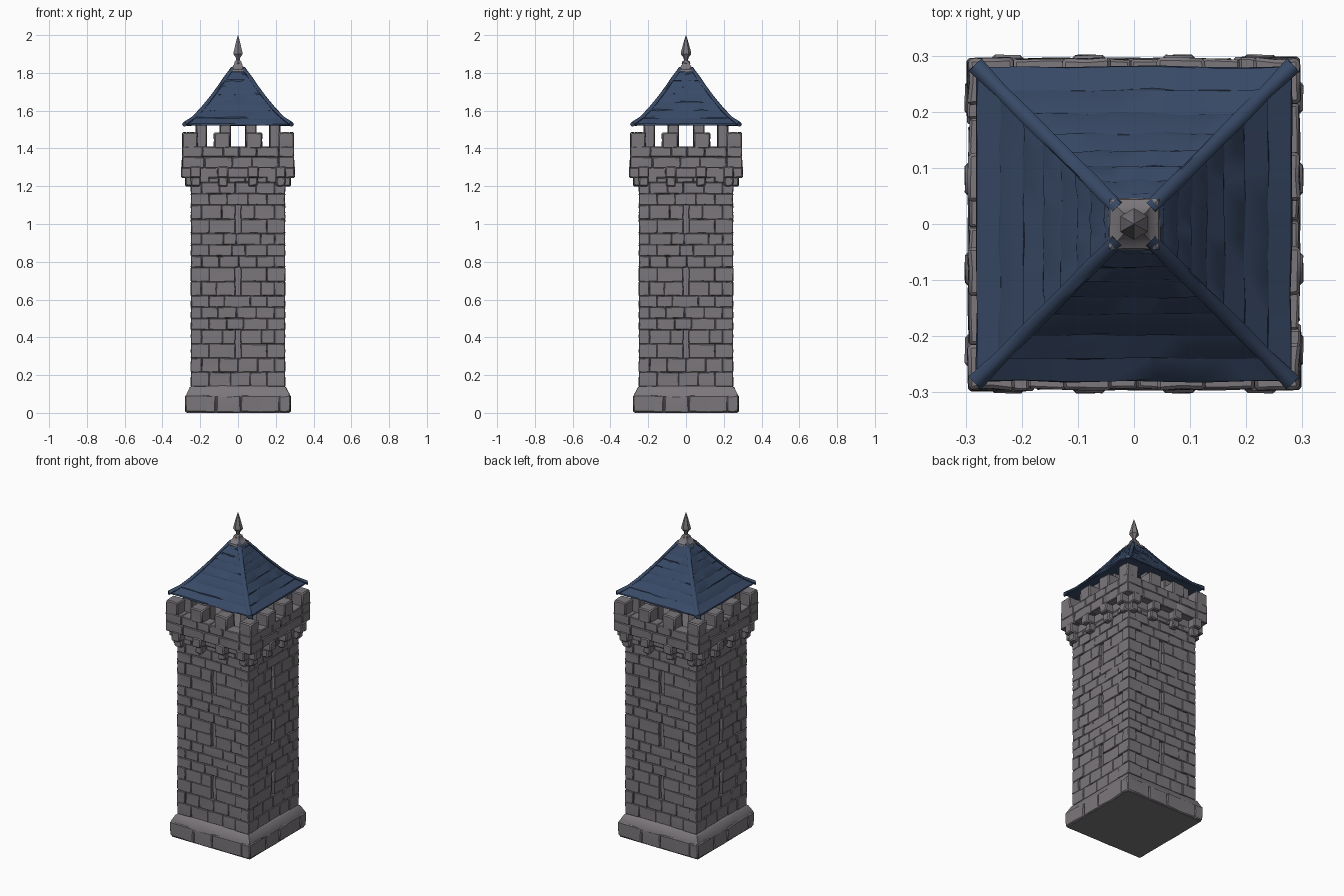
import bpy, bmesh, math, random
from mathutils import Matrix, Vector

random.seed(4)
cube = bpy.data.objects.get("Cube")
if cube:
    bpy.data.objects.remove(cube)


def material(name, rgb):
    m = bpy.data.materials.new(name)
    m.use_nodes = True
    m.diffuse_color = (*rgb, 1)
    m.node_tree.nodes["Principled BSDF"].inputs["Base Color"].default_value = (*rgb, 1)
    return m


STONE = material("grey_stone", (0.2, 0.185, 0.2))
SLATE = material("blue_slate", (0.04, 0.068, 0.135))


def wobble(verts, amount):
    for v in verts:
        v.co += Vector([random.uniform(-amount, amount) for _ in range(3)])


def block(bm, x, y, z, rough=0.003):
    """Rough hewn block; x, y and z are (low, high) pairs."""
    lo, hi = Vector((x[0], y[0], z[0])), Vector((x[1], y[1], z[1]))
    mat = Matrix.Translation((lo + hi) / 2) @ Matrix.Diagonal((*(hi - lo), 1))
    part = bmesh.new()
    bmesh.ops.create_cube(part, size=1, matrix=mat)
    bmesh.ops.subdivide_edges(part, edges=part.edges[:], cuts=1, use_grid_fill=True)
    wobble(part.verts, rough)
    me = bpy.data.meshes.new("block")
    part.to_mesh(me)
    part.free()
    bm.from_mesh(me)
    bpy.data.meshes.remove(me)


def loft(bm, profile, sides=4, cuts=1, rough=0.0):
    """Stack of polygon rings; profile holds (half width, height) pairs."""
    k = 1 / math.cos(math.pi / sides) if sides == 4 else 1
    rings = []
    for r, z in profile:
        c = [Vector((math.cos(a) * r * k, math.sin(a) * r * k, z)) for a in
             [math.pi / sides + math.tau * i / sides for i in range(sides)]]
        ring = [bm.verts.new(c[i].lerp(c[(i + 1) % sides], j / cuts))
                for i in range(sides) for j in range(cuts)]
        wobble(ring, rough)
        rings.append(ring)
    skin(bm, rings)


def skin(bm, rings):
    n = len(rings[0])
    for a, b in zip(rings, rings[1:]):
        for i in range(n):
            j = (i + 1) % n
            bm.faces.new((a[i], a[j], b[j], b[i]))
    bm.faces.new(rings[0][::-1])
    bm.faces.new(rings[-1])


def row(bm, x0, x1, y, z, width, rough=0.003):
    """Course of blocks of uneven length between x0 and x1."""
    n = max(1, round((x1 - x0) / width))
    cuts = [x0 + (x1 - x0) * (i + random.uniform(-.25, .25) * (0 < i < n)) / n
            for i in range(n + 1)]
    for a, b in zip(cuts, cuts[1:]):
        block(bm, (a, b), (y[0] + random.uniform(-.002, .002), y[1]), z, rough)


def four_sides(bm):
    """Repeat the front side around the tower."""
    me = bpy.data.meshes.new("side")
    bm.to_mesh(me)
    for _ in range(3):
        me.transform(Matrix.Rotation(math.pi / 2, 4, "Z"))
        bm.from_mesh(me)
    bpy.data.meshes.remove(me)


def finish(bm, name, mat, bevel=0.0, angle=35):
    bmesh.ops.recalc_face_normals(bm, faces=bm.faces[:])
    if bevel:
        sharp = [e for e in bm.edges if e.calc_face_angle(0) > 0.8]
        bmesh.ops.bevel(bm, geom=sharp, offset=bevel, segments=1,
                        affect="EDGES", clamp_overlap=True)
    me = bpy.data.meshes.new(name)
    bm.to_mesh(me)
    bm.free()
    me.materials.append(mat)
    ob = bpy.data.objects.new(name, me)
    bpy.context.collection.objects.link(ob)
    bpy.ops.object.select_all(action="DESELECT")
    ob.select_set(True)
    bpy.context.view_layer.objects.active = ob
    bpy.ops.object.shade_smooth_by_angle(angle=math.radians(angle))


# Solid core behind the masonry, up to the lookout floor
bm = bmesh.new()
loft(bm, [(.27, 0), (.27, .08), (.225, .14), (.225, 1.22), (.25, 1.25), (.25, 1.35)])
finish(bm, "tower_core", STONE)

# Plinth: upright course of long blocks and a sloping course above
bm = bmesh.new()
row(bm, -.278, .218, (-.278, -.218), (.003, .092), .17)
four_sides(bm)
finish(bm, "plinth_blocks", STONE, .005)
bm = bmesh.new()
loft(bm, [(.275, .085), (.271, .1), (.254, .135), (.24, .145)], cuts=8, rough=.002)
finish(bm, "plinth_slope", STONE)

# Wall courses with corner stones, leaving three slit windows on each side
bm = bmesh.new()
courses = [(.075, False)] * 2 + ([(.075, True)] * 2 + [(.06, False)] * 3) * 3
z = .14
for i, (h, slit) in enumerate(courses):
    corner = .095 if i % 2 == 0 else .055
    e = .248 - corner
    block(bm, (-.249, -e), (-.249, -e), (z, z + h), .002)
    spans = [(-e, -.015), (.015, e)] if slit else [(-e, e)]
    for a, b in spans:
        row(bm, a, b, (-.244, -.21), (z, z + h), .1, .002)
    z += h
four_sides(bm)
finish(bm, "wall_stones", STONE, .003)

# Stepped corbels carrying the parapet
bm = bmesh.new()
for x in (-.225, -.08, .08, .225):
    block(bm, (x - .029, x + .029), (-.301, -.22), (1.245, 1.305), .002)
    block(bm, (x - .024, x + .024), (-.278, -.22), (1.2, 1.25), .003)
four_sides(bm)
finish(bm, "corbels", STONE, .006)

# Parapet wall in two courses
bm = bmesh.new()
for z0, z1, w in ((1.295, 1.355, .13), (1.355, 1.41, .1)):
    row(bm, -.295, .215, (-.295, -.215), (z0, z1), w, .002)
four_sides(bm)
finish(bm, "parapet", STONE, .004)

# Merlons: one on each corner and two along each side
bm = bmesh.new()
for x0, x1 in ((-.295, -.213), (-.127, -.041), (.041, .127)):
    block(bm, (x0, x1), (-.295, -.215), (1.4, 1.484), .003)
four_sides(bm)
finish(bm, "merlons", STONE, .006)

# Roof posts standing inside the parapet
bm = bmesh.new()
for x in (-.194, -.067, .067):
    block(bm, (x - .029, x + .029), (-.223, -.165), (1.34, 1.575), .002)
four_sides(bm)
finish(bm, "roof_posts", STONE, .005)

# Flared slate roof: overlapping tiers on a closed underside
curve = [(.277, 1.522), (.236, 1.556), (.194, 1.598), (.158, 1.642),
         (.127, 1.682), (.099, 1.72), (.074, 1.756), (.05, 1.79), (.03, 1.815)]
bm = bmesh.new()
loft(bm, [(r - .008, z) for r, z in curve])
finish(bm, "roof_underside", SLATE)
bm = bmesh.new()
for (r0, z0), (r1, z1) in zip(curve, curve[1:]):
    loft(bm, [(r0 - .008, z0), (r0 + .004, z0 + .001), (r0 + .002, z0 + .009),
              (r1, z1 + .006)], cuts=7, rough=.0022)
finish(bm, "roof_slates", SLATE, angle=30)

# Rounded hip ridges along the four roof corners
bm = bmesh.new()
rings = []
for i, (r, z) in enumerate(curve):
    r += .003 if i else .009
    s = .013 if i else .016
    ring = [bm.verts.new((r + (math.cos(a) * s - .004) * .7,
                          r - (math.cos(a) * s + .004) * .7,
                          z + .006 + math.sin(a) * s * .8))
            for a in [math.tau * j / 8 for j in range(8)]]
    wobble(ring, .0012)
    rings.append(ring)
skin(bm, rings)
four_sides(bm)
finish(bm, "hip_ridges", SLATE, angle=50)

# Square cap stone and pointed finial
bm = bmesh.new()
loft(bm, [(.04, 1.8), (.046, 1.808), (.044, 1.818), (.03, 1.828), (.021, 1.845), (.017, 1.858)],
     cuts=2, rough=.001)
finish(bm, "finial_cap", STONE)
bm = bmesh.new()
loft(bm, [(.02, 1.845), (.023, 1.852), (.02, 1.86), (.011, 1.867), (.013, 1.88),
          (.028, 1.9), (.026, 1.912), (.014, 1.958), (.001, 2.0)], sides=6)
finish(bm, "finial_spike", STONE)
